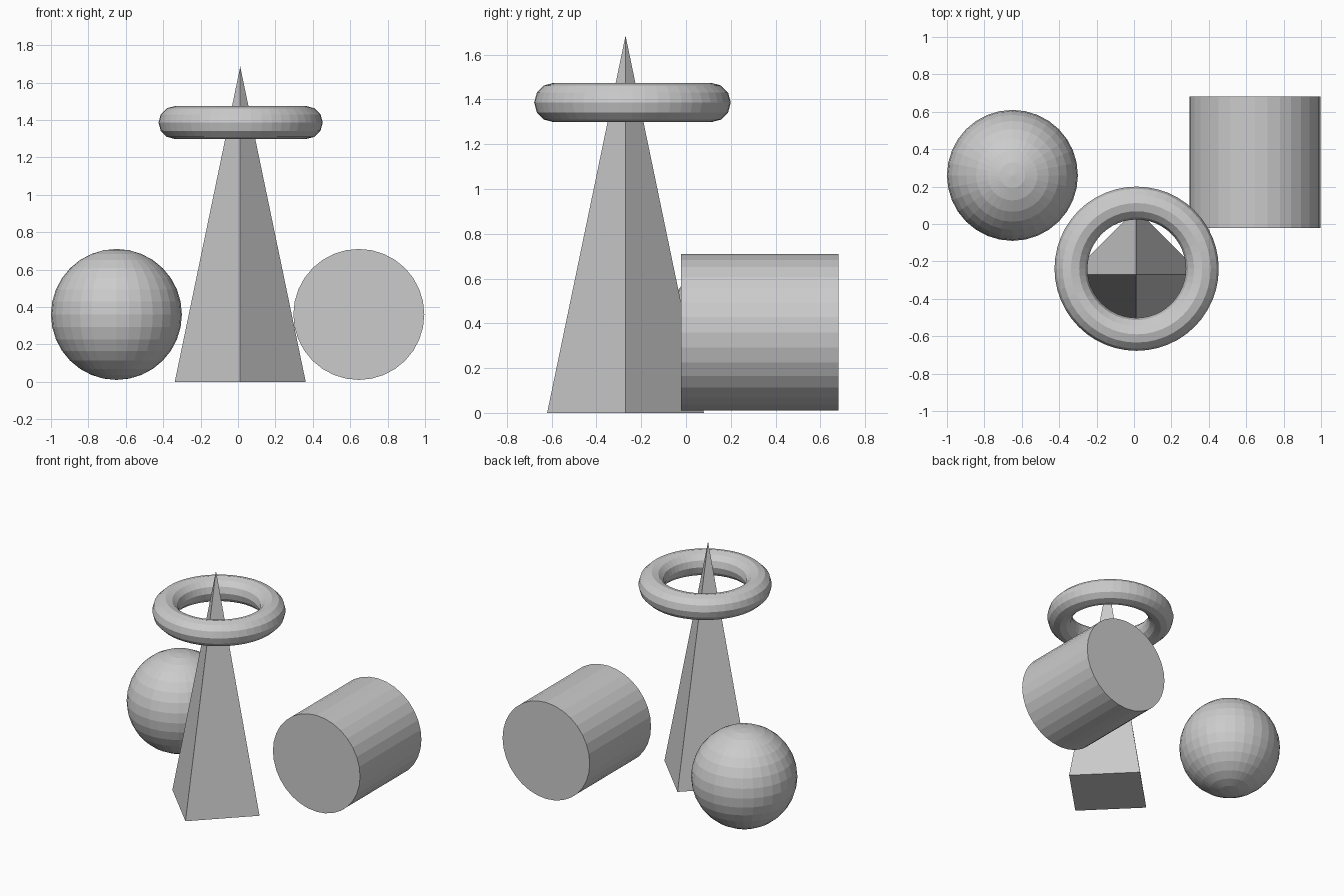
import bpy
import math

if "Cube" in bpy.data.objects:
    bpy.data.objects.remove(bpy.data.objects["Cube"])

# One plain grey for every part
grey = bpy.data.materials.new("light grey")
grey.diffuse_color = (0.6, 0.6, 0.6, 1.0)
grey.use_nodes = True
grey.node_tree.nodes["Principled BSDF"].inputs["Base Color"].default_value = grey.diffuse_color


def finish(name):
    obj = bpy.context.object
    obj.name = name
    obj.data.name = name
    obj.data.materials.clear()
    obj.data.materials.append(grey)
    return obj


# Faceted ball on the left
bpy.ops.mesh.primitive_uv_sphere_add(segments=32, ring_count=16, radius=0.35,
                                     location=(-0.65, 0.26, 0.36))
finish("ball")

# Cylinder lying along y on the right
bpy.ops.mesh.primitive_cylinder_add(vertices=32, radius=0.35, depth=0.704,
                                    location=(0.646, 0.33, 0.36),
                                    rotation=(math.pi / 2, 0, 0))
finish("lying_cylinder")

# Tall four-sided spike, corners on the x and y axes
bpy.ops.mesh.primitive_cone_add(vertices=4, radius1=0.35, radius2=0, depth=1.685,
                                location=(0.012, -0.27, 0.8425))
finish("spike")

# Ring around the upper part of the spike
bpy.ops.mesh.primitive_torus_add(major_segments=48, minor_segments=12,
                                 major_radius=0.351, minor_radius=0.088,
                                 location=(0.014, -0.239, 1.386))
finish("ring")
